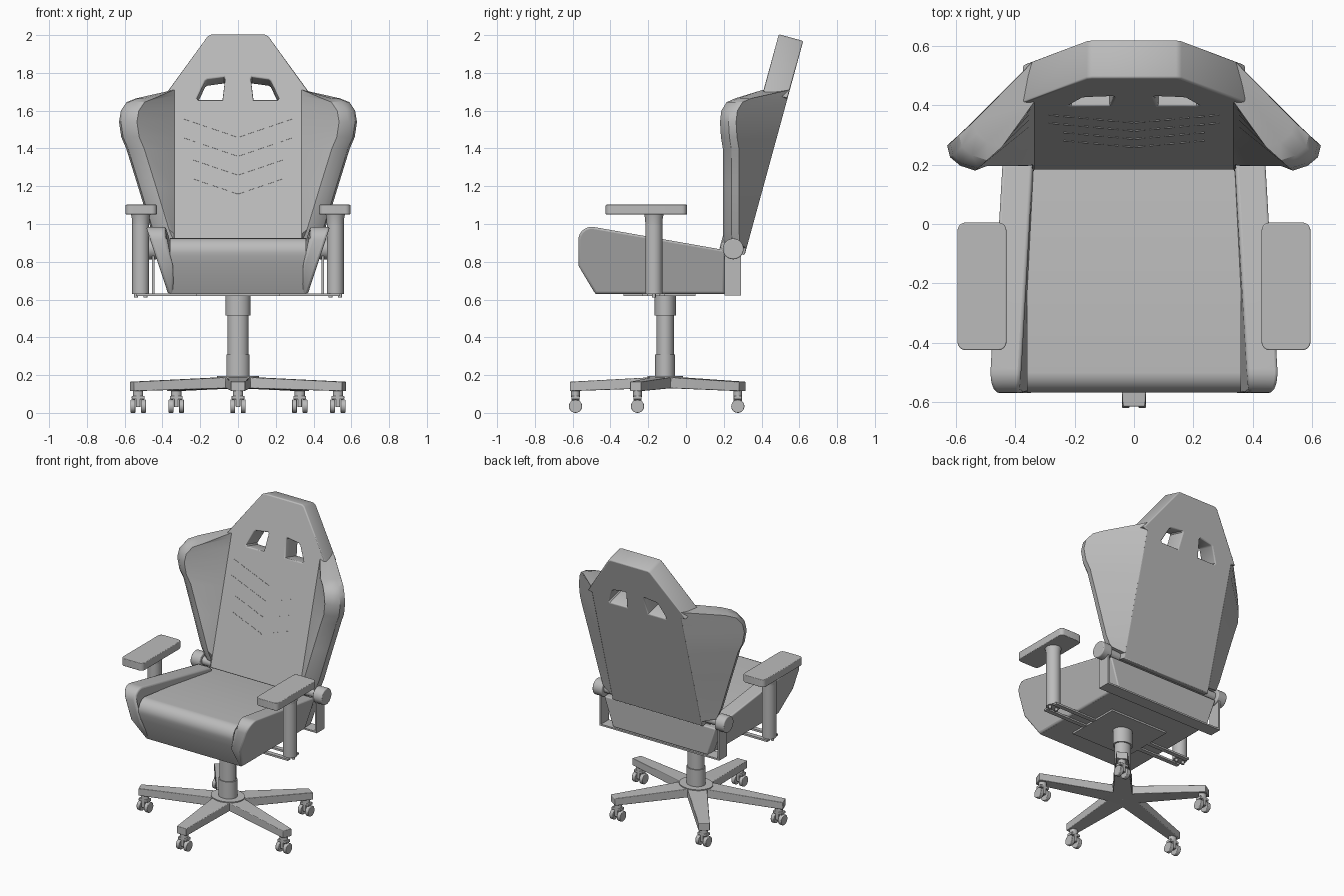
import bpy, bmesh, math
from mathutils import Matrix, Vector

old = bpy.data.objects.get("Cube")
if old:
    bpy.data.objects.remove(old)

GREY = (0.5, 0.5, 0.5, 1)
mat = bpy.data.materials.new("plain grey")
mat.use_nodes = True
mat.diffuse_color = GREY
mat.node_tree.nodes["Principled BSDF"].inputs["Base Color"].default_value = GREY

TILT = math.radians(15.3)
STRETCH = 1.17          # base and column are wider than deep
BASE_Y = -0.11


def finish(ob, name, bevel=0, smooth=True, segments=3):
    ob.name = name
    ob.data.materials.clear()
    ob.data.materials.append(mat)
    if bevel:
        m = ob.modifiers.new("soft edges", 'BEVEL')
        m.width, m.segments, m.limit_method = bevel, segments, 'ANGLE'
        m.angle_limit = math.radians(40)
    if smooth:
        bpy.ops.object.select_all(action='DESELECT')
        ob.select_set(True)
        bpy.context.view_layer.objects.active = ob
        bpy.ops.object.shade_smooth_by_angle(angle=math.radians(32))
    return ob


def from_bmesh(name, bm, **kw):
    bmesh.ops.recalc_face_normals(bm, faces=bm.faces)
    me = bpy.data.meshes.new(name)
    bm.to_mesh(me)
    bm.free()
    ob = bpy.data.objects.new(name, me)
    bpy.context.collection.objects.link(ob)
    return finish(ob, name, **kw)


def loft(name, rings, **kw):
    """Skin closed rings of points and cap both ends."""
    bm = bmesh.new()
    vs = [[bm.verts.new(p) for p in ring] for ring in rings]
    n = len(vs[0])
    for a, b in zip(vs, vs[1:]):
        for i in range(n):
            bm.faces.new((a[i], a[(i + 1) % n], b[(i + 1) % n], b[i]))
    bm.faces.new(vs[0])
    bm.faces.new(vs[-1])
    return from_bmesh(name, bm, **kw)


def box(name, x, y, z, **kw):
    ring = [(x[0], y[0]), (x[1], y[0]), (x[1], y[1]), (x[0], y[1])]
    return loft(name, [[(px, py, h) for px, py in ring] for h in z], **kw)


def cylinder(name, loc, r, depth, axis='Z', stretch=1, n=32, bevel=0):
    rot = (0, math.pi / 2, 0) if axis == 'X' else (0, 0, 0)
    bpy.ops.mesh.primitive_cylinder_add(vertices=n, radius=r, depth=depth, location=loc, rotation=rot)
    ob = bpy.context.object
    ob.scale.x = stretch
    return finish(ob, name, bevel=bevel)


def arc(cy, cz, ry, rz, a0, a1, n=6):
    angles = [math.radians(a0 + (a1 - a0) * i / n) for i in range(n + 1)]
    return [(cy + ry * math.cos(a), cz + rz * math.sin(a)) for a in angles]


# five-armed base with twin-wheel casters
for i in range(5):
    a = math.radians(-90 + 72 * i)
    d, side = Vector((math.cos(a), math.sin(a))), Vector((-math.sin(a), math.cos(a)))

    def place(r, w, z):
        p = d * r + side * w
        return (p.x * STRETCH, p.y + BASE_Y, z)

    loft("base_arm", [[place(r, -w, lo), place(r, w, lo), place(r, w, hi), place(r, -w, hi)]
                      for r, w, lo, hi in ((0, 0.065, 0.13, 0.19), (0.08, 0.055, 0.13, 0.188),
                                           (0.505, 0.032, 0.115, 0.165))], bevel=0.004)
    cx, cy, _ = place(0.475, 0, 0)
    box("caster_fork", (cx - 0.012, cx + 0.012), (cy - 0.022, cy + 0.022), (0.03, 0.085), bevel=0.004)
    box("caster_mount", (cx - 0.034, cx + 0.034), (cy - 0.022, cy + 0.022), (0.072, 0.09), bevel=0.004)
    cylinder("caster_stem", (cx, cy, 0.105), 0.023, 0.04, stretch=STRETCH, n=20)
    for s in (-1, 1):
        cylinder("caster_wheel", (cx + s * 0.028, cy, 0.035), 0.035, 0.026, 'X', n=24, bevel=0.004)

# gas column
for name, r, lo, hi in (("hub_disc", 0.095, 0.165, 0.194), ("column_base", 0.053, 0.19, 0.31),
                        ("column_tube", 0.047, 0.3, 0.53), ("column_top", 0.056, 0.515, 0.625)):
    cylinder(name, (0, BASE_Y, (lo + hi) / 2), r, hi - lo, stretch=STRETCH)

# under-seat mechanism and rear cross bar
box("seat_plate", (-0.22, 0.22), (-0.33, 0.05), (0.618, 0.634))
for y in (-0.215, -0.125):
    box("armrest_bar", (-0.54, 0.54), (y - 0.015, y + 0.015), (0.62, 0.633))
box("rear_bar", (-0.455, 0.455), (0.205, 0.29), (0.622, 0.633))


# seat cushion, side bolsters and back panel
def flare(z):
    return 0.37 + 0.33 * (z - 0.63)


cushion = [(0.25, 0.63), (-0.48, 0.63), (-0.555, 0.79)] \
    + arc(-0.5, 0.855, 0.068, 0.07, 200, 90, 8) + [(0.25, 0.835)]
loft("seat_cushion", [[(x, y, z) for y, z in cushion] for x in (-0.36, 0.36)])

bolster = [(0.205, 0.63), (-0.48, 0.63), (-0.57, 0.78)] \
    + arc(-0.5, 0.915, 0.07, 0.07, 180, 80, 7) + [(0.205, 0.862)]
for s in (1, -1):
    inner = [(s * (0.34 + (0.045 * (0.2 - y) / 0.77 if z > 0.9 else 0)), y, z) for y, z in bolster]
    outer = [(s * flare(z), y, z) for y, z in bolster]
    loft("seat_bolster", [inner, outer], bevel=0.012)

loft("seat_back_panel", [[(-flare(z) + 0.01, y, z), (flare(z) - 0.01, y, z),
                          (flare(z) - 0.01, 0.2, z), (-flare(z) + 0.01, 0.2, z)]
                         for z, y in ((0.632, 0.28), (0.83, 0.285))], bevel=0.008)

# hinge brackets, pivots and armrests
cylinder("pivot_rod", (0, 0.25, 0.87), 0.03, 0.9, 'X')
for s in (1, -1):
    box("hinge_bracket", (s * 0.443, s * 0.456), (0.205, 0.29), (0.622, 0.83))
    cylinder("pivot_knob", (s * 0.465, 0.25, 0.868), 0.055, 0.07, 'X', bevel=0.006)
    cylinder("armrest_post", (s * 0.515, -0.17, 0.83), 0.045, 0.4)
    post_top = [(0.045, 1.0), (0.047, 1.03), (0.052, 1.055)]
    loft("armrest_collar", [[(s * 0.515 + r * math.cos(t * math.tau / 32),
                              -0.17 + r * math.sin(t * math.tau / 32), z) for t in range(32)]
                            for r, z in post_top])
    pad = []
    for k, (cx, cy) in enumerate(((0.568, -0.022), (0.457, -0.022), (0.457, -0.398), (0.568, -0.398))):
        pad += arc(cx, cy, 0.027, 0.027, 90 * k, 90 * k + 90, 5)
    loft("armrest_pad", [[(s * x, y, z) for x, y in pad] for z in (1.05, 1.102)], bevel=0.004)
    for dx in (-0.025, 0.025):
        cylinder("armrest_bolt", (s * 0.515 + dx, -0.17, 0.625), 0.01, 0.03, n=12)

# backrest slab with two head openings, drawn flat and tilted back
half = [(0.335, 0.86), (0.335, 1.685), (0.36, 1.69), (0.155, 1.972), (0.14, 1.979)]
outline = half + [(-x, z) for x, z in reversed(half)]
hole = [(0.075, 1.632), (0.215, 1.632), (0.227, 1.648), (0.18, 1.745), (0.165, 1.755), (0.07, 1.768), (0.06, 1.755)]
curve = bpy.data.curves.new("backrest", 'CURVE')
curve.dimensions, curve.fill_mode = '2D', 'BOTH'
curve.extrude, curve.bevel_depth, curve.bevel_resolution = 0.059, 0.008, 2
for pts in (outline, hole, [(-x, z) for x, z in hole]):
    sp = curve.splines.new('POLY')
    sp.points.add(len(pts) - 1)
    sp.use_cyclic_u = True
    for p, (x, z) in zip(sp.points, pts):
        p.co = (x, (z - 0.87) / math.cos(TILT), 0, 1)
slab = bpy.data.objects.new("backrest", curve)
bpy.context.collection.objects.link(slab)
slab.location = (0, 0.2505, 0.87)
slab.rotation_euler.x = math.pi / 2 - TILT
bpy.ops.object.select_all(action='DESELECT')
slab.select_set(True)
bpy.context.view_layer.objects.active = slab
bpy.ops.object.convert(target='MESH')
finish(bpy.context.object, "backrest")


# side wings: inner height, outer height, outer reach, front depth
def front(z):
    return 0.49 + (z - 2) * math.tan(TILT)


WING = [(0.87, 0.90, 0.43, 0.2), (0.95, 0.97, 0.46, 0.195), (1.2, 1.2, 0.53, 0.195),
        (1.38, 1.4, 0.592, 0.195), (1.46, 1.46, 0.618, 0.185), (1.55, 1.54, 0.63, 0.18),
        (1.62, 1.6, 0.62, 0.187), (1.68, 1.645, 0.59, 0.215), (1.71, 1.665, 0.54, 0.26)]
for s in (1, -1):
    rings = []
    for zi, zo, xo, yf in WING:
        rings.append([(s * 0.32, front(zi) + 0.02, zi), (s * 0.34, front(zi) - 0.004, zi),
                      (s * (xo - 0.095), yf, zo), (s * (xo - 0.045), yf + 0.016, zo),
                      (s * (xo - 0.01), yf + 0.045, zo), (s * xo, yf + 0.085, zo),
                      (s * 0.34, front(zi) + 0.138, zi), (s * 0.32, front(zi) + 0.12, zi)])
    loft("back_wing", rings)

# chevron stitching on the backrest
bm = bmesh.new()
tilt = Matrix.Rotation(-TILT, 4, 'X')
for row in range(4):
    reach = 0.31 if row < 2 else 0.26
    for s in (1, -1):
        x = 0.02
        while x < reach:
            z = 1.46 - 0.1 * row + 0.34 * x
            m = Matrix.Translation((s * x, front(z) - 0.001, z)) @ tilt \
                @ Matrix.Rotation(-s * 0.33, 4, 'Y') @ Matrix.Diagonal((0.035, 0.004, 0.004, 1))
            bmesh.ops.create_cube(bm, size=1, matrix=m)
            x += 0.05
from_bmesh("backrest_stitching", bm, smooth=False)
